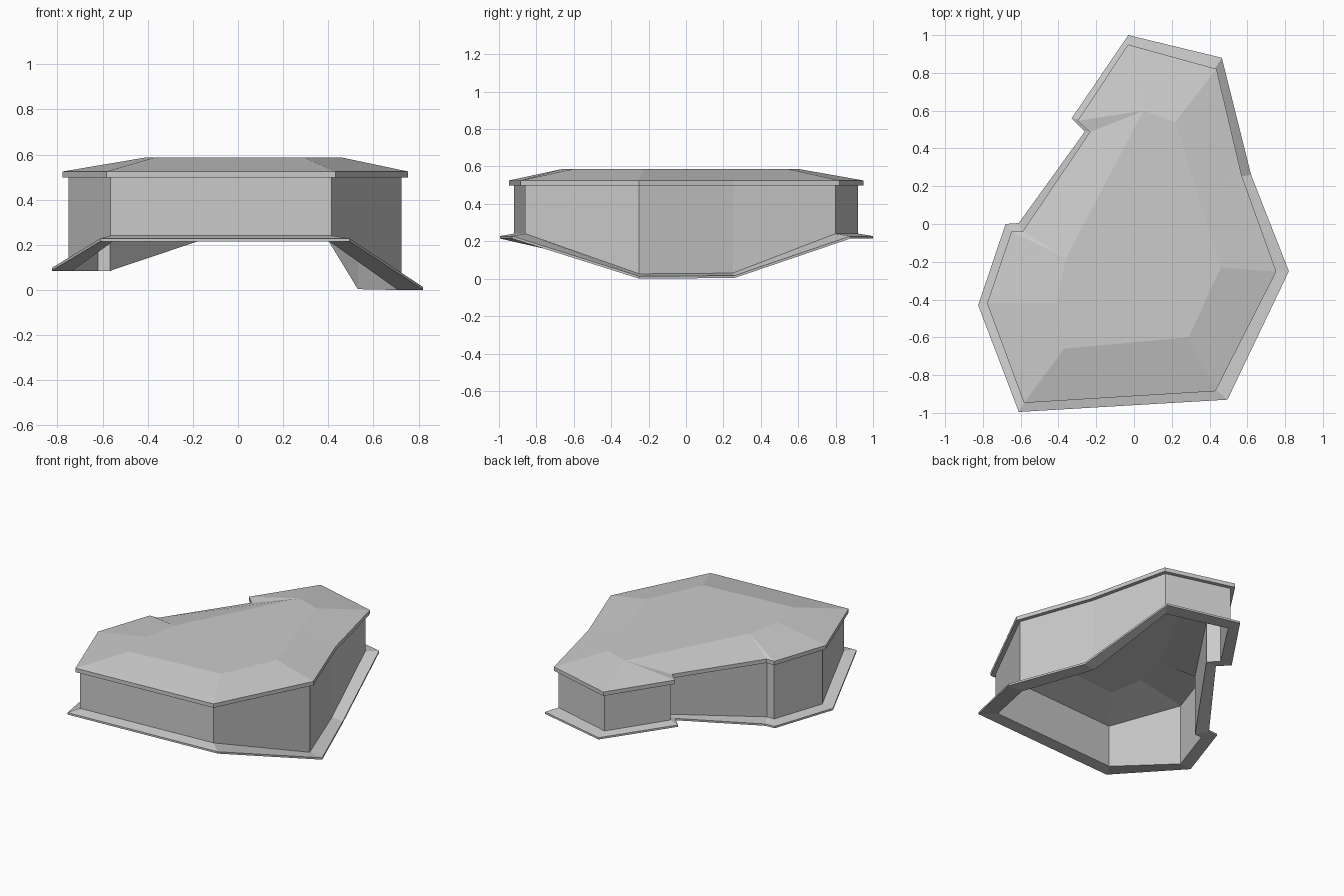
import bpy, bmesh
from mathutils import Vector

if "Cube" in bpy.data.objects:
    bpy.data.objects.remove(bpy.data.objects["Cube"])

# Plan outline of the walls (clockwise from the back tip)
WALL = [(-.02, .92), (.415, .80), (.545, .25), (.725, -.25), (.415, -.86), (-.565, -.92),
        (-.75, -.42), (-.63, -.065), (-.575, -.065), (-.20, .49), (-.265, .55)]
# Outer outline of the base skirt and its height at each corner
SKIRT = [(-.03, 1.0), (.465, .88), (.62, .26), (.82, -.25), (.495, -.93), (-.61, -.995),
         (-.825, -.43), (-.68, 0), (-.61, .005), (-.26, .49), (-.33, .56)]
BASE = [.215, .215, .004, 0, .215, .215, .085, .085, .085, .215, .215]
# Raised roof panel; repeated corners merge into fans
PANEL = [(.05, .60), (.22, .54), (.34, .15), (.46, -.23), (.29, -.60), (-.37, -.66),
         (-.41, -.42), (-.36, -.18), (-.36, -.18), (.05, .60), (.05, .60)]
N = len(WALL)


def offset(poly, d):
    """Move every edge of a clockwise outline outward by d, with mitred corners."""
    out = []
    for i in range(N):
        p, a, b = (Vector(poly[k % N]) for k in (i, i - 1, i + 1))
        u, v = (p - a).normalized(), (b - p).normalized()
        n1, n2 = Vector((-u.y, u.x)), Vector((-v.y, v.x))
        out.append(tuple(p + (n1 + n2) * d / (1 + n1.dot(n2))))
    return out


def ring(poly, z, dz=0.0):
    """Lift an outline to a height, or to a list of corner heights."""
    zs = z if isinstance(z, list) else [z] * N
    return [(x, y, h + dz) for (x, y), h in zip(poly, zs)]


def loft(name, rings, closed):
    """Skin a stack of rings; closed joins last to first, otherwise both ends are capped."""
    bm = bmesh.new()
    loops = [[bm.verts.new(c) for c in r] for r in rings]
    pairs = list(zip(loops, loops[1:])) + ([(loops[-1], loops[0])] if closed else [])
    for a, b in pairs:
        for i in range(N):
            j = (i + 1) % N
            bm.faces.new((a[i], a[j], b[j], b[i]))
    if not closed:
        bm.faces.new(loops[0])
        bm.faces.new(loops[-1])
    bmesh.ops.remove_doubles(bm, verts=bm.verts[:], dist=1e-4)
    bmesh.ops.recalc_face_normals(bm, faces=bm.faces[:])
    mesh = bpy.data.meshes.new(name)
    bm.to_mesh(mesh)
    bm.free()
    obj = bpy.data.objects.new(name, mesh)
    bpy.context.collection.objects.link(obj)
    return obj


inner = offset(WALL, -.015)
rim = offset(WALL, .026)

# Thin upright walls following the sloping base
loft("walls", [ring(WALL, BASE, .008), ring(WALL, .51), ring(inner, .51),
               ring(inner, BASE, .008)], True)

# Flared skirt around the open bottom
loft("base_skirt", [ring(SKIRT, BASE), ring(SKIRT, BASE, .013), ring(WALL, BASE, .026),
                    ring(inner, BASE, .026), ring(inner, BASE)], True)

# Thin roof shell: ceiling, overhanging rim, hipped slopes and flat panel
loft("roof", [ring(PANEL, .572), ring(inner, .505), ring(inner, .498), ring(rim, .498),
              ring(rim, .525), ring(PANEL, .587)], False)
